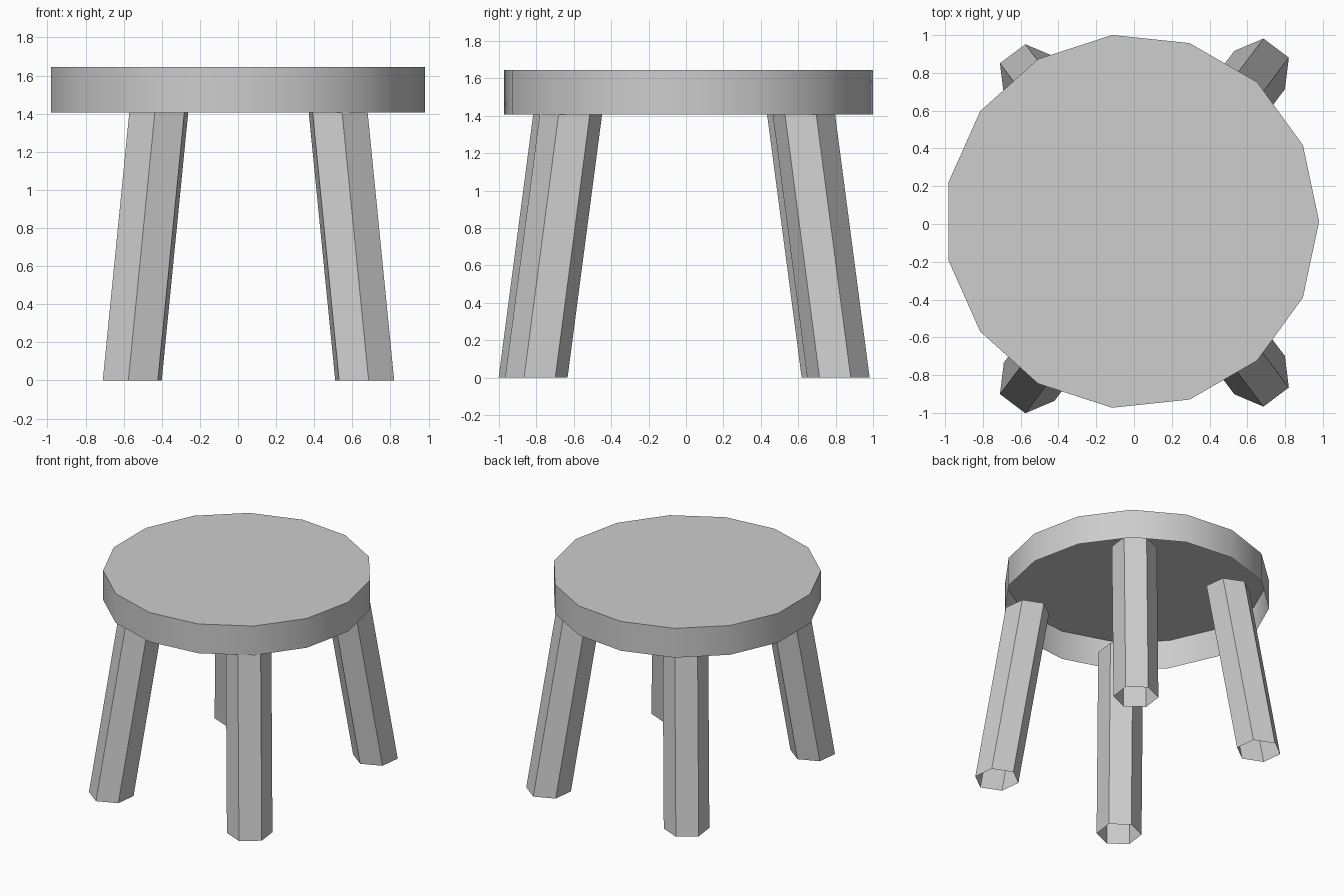
import bpy
import bmesh
import math
from mathutils import Vector

cube = bpy.data.objects.get("Cube")
if cube:
    bpy.data.objects.remove(cube, do_unlink=True)

# Single plain material
grey = bpy.data.materials.new("light_grey")
grey.use_nodes = True
GREY = (0.61, 0.61, 0.61, 1.0)
grey.diffuse_color = GREY
grey.node_tree.nodes["Principled BSDF"].inputs["Base Color"].default_value = GREY


def hollow_prism(name, sides, radius, bottom, top, turn=0.0):
    """Upright or sheared shell with level ends, capped on top and open below."""
    bm = bmesh.new()
    rings = []
    for centre in (bottom, top):
        ring = []
        for i in range(sides):
            a = turn + math.tau * i / sides
            offset = Vector((math.cos(a), math.sin(a), 0)) * radius
            ring.append(bm.verts.new(Vector(centre) + offset))
        rings.append(ring)
    low, high = rings
    bm.faces.new(high)
    for i in range(sides):
        j = (i + 1) % sides
        bm.faces.new((low[i], low[j], high[j], high[i]))
    mesh = bpy.data.meshes.new(name)
    bm.to_mesh(mesh)
    bm.free()
    mesh.materials.append(grey)
    obj = bpy.data.objects.new(name, mesh)
    bpy.context.collection.objects.link(obj)
    return obj


# Round seat, open underneath, with a softly shaded rim
seat = hollow_prism("seat", 15, 0.992, (-0.012, 0.014, 1.407), (-0.012, 0.014, 1.645))
bpy.ops.object.select_all(action="DESELECT")
seat.select_set(True)
bpy.context.view_layer.objects.active = seat
bpy.ops.object.shade_smooth_by_angle(angle=math.radians(30))

# Four splayed six-sided legs, leaning in and reaching just inside the seat
LEG_TOP = 1.425
LEAN = Vector((0.141, 0.187))
feet = {
    "front_left_leg": (0.665, -0.80),
    "front_right_leg": (-0.555, -0.835),
    "back_left_leg": (0.665, 0.815),
    "back_right_leg": (-0.555, 0.785),
}
for name, (x, y) in feet.items():
    sx, sy = math.copysign(1, x), math.copysign(1, y)
    top = (x - sx * LEAN.x, y - sy * LEAN.y, LEG_TOP)
    hollow_prism(name, 6, 0.168, (x, y, 0), top, math.radians(23) * sx * sy)
